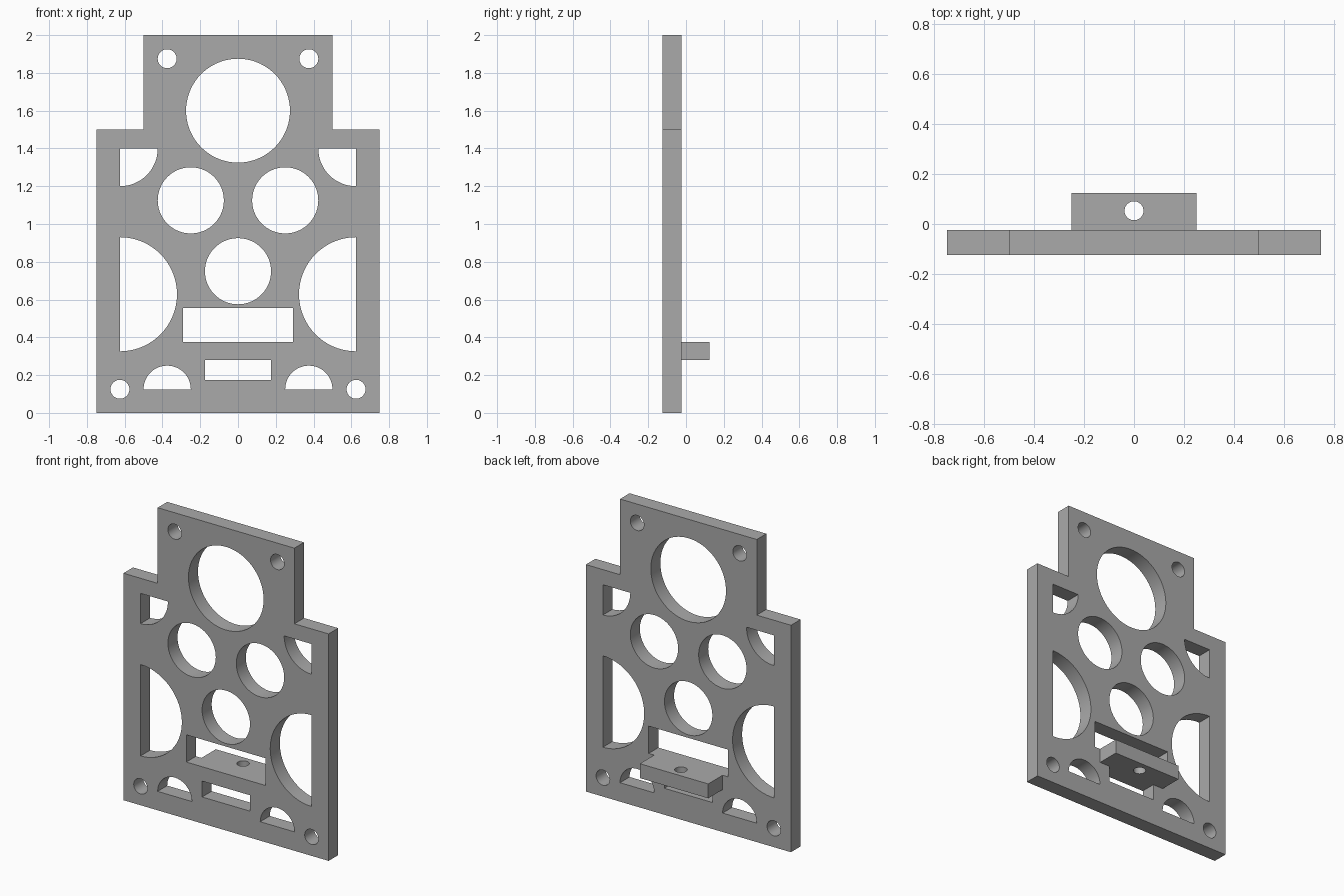
import bpy
import bmesh
from math import cos, sin, radians

old = bpy.data.objects.get("Cube")
if old:
    bpy.data.objects.remove(old, do_unlink=True)

grey = bpy.data.materials.new("plain grey")
grey.use_nodes = True
grey.diffuse_color = (0.4, 0.4, 0.4, 1)
grey.node_tree.nodes["Principled BSDF"].inputs["Base Color"].default_value = (0.4, 0.4, 0.4, 1)


def arc(x, z, r, start=0, end=360):
    """Points on an arc; a full turn leaves out the repeated last point."""
    steps = max(12, int((end - start) / 5))
    count = steps if end - start == 360 else steps + 1
    angles = [radians(start + (end - start) * i / steps) for i in range(count)]
    return [(x + r * cos(a), z + r * sin(a)) for a in angles]


def box(half, low, high):
    return [(-half, low), (half, low), (half, high), (-half, high)]


def mirrored(outline):
    return [outline, [(-x, z) for x, z in outline]]


def prisms(name, outlines, low, high, axis="y"):
    """Extrude closed outlines along y (outline in xz) or z (outline in xy)."""
    bm = bmesh.new()
    for outline in outlines:
        place = (lambda p, d: (p[0], d, p[1])) if axis == "y" else (lambda p, d: (p[0], p[1], d))
        a = [bm.verts.new(place(p, low)) for p in outline]
        b = [bm.verts.new(place(p, high)) for p in outline]
        bm.faces.new(a)
        bm.faces.new(b[::-1])
        for i in range(len(a)):
            j = (i + 1) % len(a)
            bm.faces.new((a[j], a[i], b[i], b[j]))
    bmesh.ops.recalc_face_normals(bm, faces=bm.faces)
    mesh = bpy.data.meshes.new(name)
    bm.to_mesh(mesh)
    bm.free()
    mesh.materials.append(grey)
    obj = bpy.data.objects.new(name, mesh)
    bpy.context.collection.objects.link(obj)
    return obj


def cut(obj, cutter):
    """Cut the openings, then shade the round walls smooth."""
    cutter.hide_render = True
    mod = obj.modifiers.new("openings", "BOOLEAN")
    mod.operation = "DIFFERENCE"
    mod.solver = "EXACT"
    mod.object = cutter
    bpy.ops.object.select_all(action="DESELECT")
    bpy.context.view_layer.objects.active = obj
    obj.select_set(True)
    bpy.ops.object.modifier_apply(modifier=mod.name)
    bpy.data.objects.remove(cutter, do_unlink=True)
    bpy.ops.object.shade_smooth_by_angle(angle=radians(30))


# Stepped plate
half_outline = [(0.75, 0), (0.75, 1.5), (0.5, 1.5), (0.5, 2)]
outline = half_outline + [(-x, z) for x, z in reversed(half_outline)]
plate = prisms("mounting_plate", [outline], -0.125, -0.025)

# Central openings and slots
openings = [
    arc(0, 1.6, 0.275),
    arc(0, 0.75, 0.175),
    box(0.29, 0.375, 0.555),
    box(0.175, 0.175, 0.28),
]
# Paired openings: round, screw holes, half rounds and quarter rounds
for shape in (
    arc(0.25, 1.125, 0.175),
    arc(0.375, 1.875, 0.05),
    arc(0.625, 0.125, 0.05),
    arc(0.625, 0.628, 0.302, 90, 270),
    arc(0.375, 0.125, 0.125, 0, 180),
    arc(0.625, 1.4, 0.2, 180, 270) + [(0.625, 1.4)],
):
    openings += mirrored(shape)
cut(plate, prisms("plate_cutter", openings, -0.2, 0.05))

# Rear shelf with its screw hole
shelf = prisms("rear_shelf", [box(0.25, -0.025, 0.125)], 0.28, 0.375, "z")
cut(shelf, prisms("shelf_cutter", [arc(0, 0.053, 0.038)], 0.2, 0.45, "z"))
